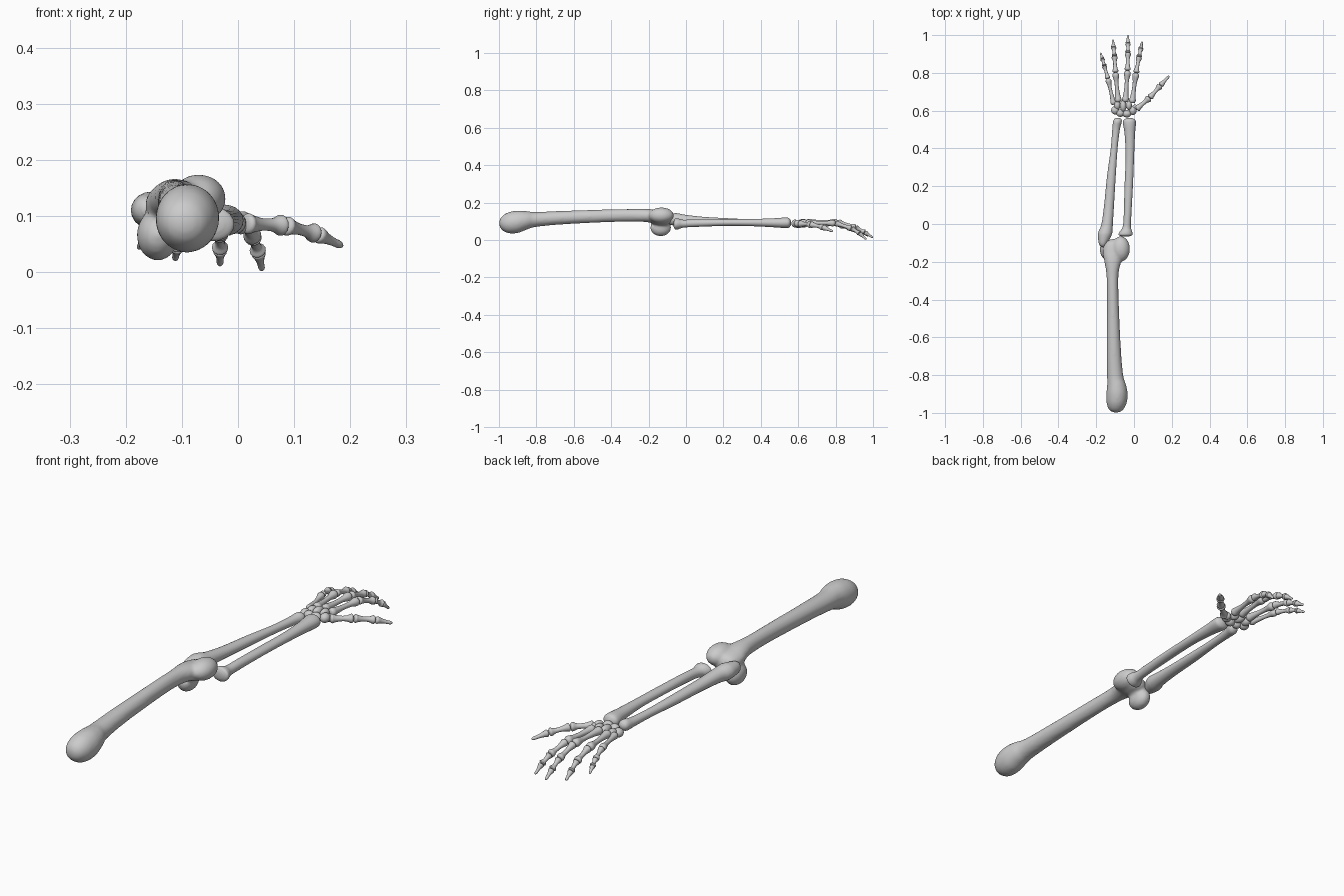
import bpy, bmesh, math
from mathutils import Vector, Matrix


def spline(a, b, c, d, t):
    return 0.5 * (2*b + (c-a)*t + (2*a-5*b+4*c-d)*t*t + (3*b-a-3*c+d)*t**3)


def loft(bm, secs, matrix=Matrix(), sides=20, steps=4):
    """Skin smooth elliptical sections (x, y, z, rx, rz) along y."""
    rows, n = [], len(secs)
    for i in range(n - 1):
        q = [secs[max(i-1, 0)], secs[i], secs[i+1], secs[min(i+2, n-1)]]
        rows += [[spline(*v, k/steps) for v in zip(*q)] for k in range(steps)]
    rows.append(secs[-1])
    rings = []
    for x, y, z, rx, rz in rows:
        rings.append([bm.verts.new(matrix @ Vector((
            x + max(rx, .001)*math.cos(a), y, z + max(rz, .001)*math.sin(a))))
            for a in (2*math.pi*k/sides for k in range(sides))])
    for r, s in zip(rings, rings[1:]):
        for k in range(sides):
            j = (k+1) % sides
            bm.faces.new((r[k], s[k], s[j], r[j]))
    bm.faces.new(rings[0])
    bm.faces.new(rings[-1][::-1])


def ball(bm, loc, radii):
    m = Matrix.Translation(loc) @ Matrix.Diagonal((*radii, 1))
    bmesh.ops.create_uvsphere(bm, u_segments=20, v_segments=12, radius=1, matrix=m)


def finish(bm, name):
    bmesh.ops.recalc_face_normals(bm, faces=bm.faces)
    me = bpy.data.meshes.new(name)
    bm.to_mesh(me)
    bm.free()
    for p in me.polygons:
        p.use_smooth = True
    ob = bpy.data.objects.new(name, me)
    bpy.context.collection.objects.link(ob)
    return ob


def small_bone(name, p0, p1, profile, r):
    """Turn a (t, radius) profile between two joint points."""
    p0, p1 = Vector(p0), Vector(p1)
    d = p1 - p0
    m = Matrix.Translation(p0) @ d.to_track_quat('Y', 'Z').to_matrix().to_4x4()
    bm = bmesh.new()
    loft(bm, [(0, t*d.length, 0, k*r, k*r) for t, k in profile], m, 14, 3)
    finish(bm, name)


# Upper arm bone: shaft and head blended with two elbow condyles
bm = bmesh.new()
loft(bm, [(-.095, -.998, .09, .012, .012), (-.095, -.985, .09, .036, .036),
          (-.092, -.95, .092, .053, .056), (-.09, -.9, .097, .057, .060),
          (-.092, -.85, .105, .050, .049), (-.1, -.8, .11, .043, .040),
          (-.107, -.65, .12, .037, .036), (-.112, -.4, .13, .031, .034),
          (-.114, -.27, .132, .032, .034), (-.112, -.2, .13, .045, .036),
          (-.108, -.15, .12, .058, .040), (-.105, -.1, .115, .050, .034),
          (-.1, -.08, .11, .02, .015)])
ball(bm, (-.07, -.132, .131), (.049, .068, .043))
ball(bm, (-.143, -.135, .066), (.038, .056, .046))
humerus = finish(bm, "upper_arm_bone")
mod = humerus.modifiers.new("blend", 'REMESH')
mod.mode = 'VOXEL'
mod.voxel_size = .007
mod.use_smooth_shade = True
mod = humerus.modifiers.new("soften", 'SMOOTH')
mod.factor = .5
mod.iterations = 6

# Forearm bones
bm = bmesh.new()
loft(bm, [(-.163, -.122, .112, .007, .008), (-.164, -.106, .111, .021, .024),
          (-.155, -.06, .11, .036, .033), (-.15, -.035, .108, .036, .033),
          (-.142, 0, .105, .030, .029), (-.132, .1, .1, .026, .023),
          (-.12, .25, .095, .023, .020), (-.105, .4, .09, .018, .017),
          (-.095, .5, .088, .020, .019), (-.088, .54, .088, .023, .024),
          (-.086, .556, .088, .018, .016), (-.086, .562, .088, .005, .005)])
finish(bm, "outer_forearm_bone")
bm = bmesh.new()
loft(bm, [(-.045, -.066, .085, .018, .014), (-.045, -.058, .085, .037, .029),
          (-.043, -.042, .086, .034, .029), (-.038, -.015, .087, .022, .021),
          (-.034, .05, .09, .020, .020), (-.028, .2, .093, .022, .018),
          (-.022, .35, .093, .022, .019), (-.022, .47, .092, .027, .024),
          (-.024, .53, .092, .034, .028), (-.024, .552, .092, .030, .024),
          (-.024, .562, .092, .010, .008)])
finish(bm, "inner_forearm_bone")

# Wrist bones: near row then far row
wrist = [((-.100, .602, .082), (.021, .022, .019)), ((-.072, .587, .086), (.022, .020, .020)),
         ((-.038, .584, .088), (.024, .020, .021)), ((-.006, .600, .088), (.020, .023, .020)),
         ((-.089, .630, .086), (.018, .026, .019)), ((-.057, .626, .092), (.017, .032, .020)),
         ((-.027, .628, .092), (.016, .024, .019)), ((.005, .617, .084), (.015, .016, .017))]
for i, (loc, radii) in enumerate(wrist):
    bm = bmesh.new()
    ball(bm, loc, radii)
    finish(bm, f"wrist_bone_{i+1}")

# Hand and finger bones, listed by joint position
shaft = [(0, .3), (.02, .8), (.09, 1.05), (.2, .85), (.45, .62), (.7, .66),
         (.86, 1), (.93, 1.02), (.98, .7), (1, .25)]
tip = [(0, .3), (.04, .85), (.14, 1), (.35, .7), (.65, .5), (.85, .48), (.96, .3), (1, .1)]
fingers = {
    "thumb": [(.012, .608, .086), (.083, .668, .083), (.140, .733, .068), (.186, .784, .046)],
    "index": [(-.010, .640, .092), (.011, .800, .090), (.027, .885, .062),
              (.036, .928, .036), (.043, .964, .003)],
    "middle": [(-.046, .645, .096), (-.034, .812, .096), (-.032, .907, .068),
               (-.032, .956, .041), (-.032, 1.0, .012)],
    "ring": [(-.083, .645, .092), (-.098, .802, .092), (-.103, .889, .069),
             (-.108, .935, .046), (-.112, .976, .022)],
    "little": [(-.107, .632, .086), (-.138, .770, .088), (-.157, .838, .074),
               (-.167, .873, .060), (-.177, .907, .042)],
}
for name, pts in fingers.items():
    size = {"thumb": .018, "little": .0145}.get(name, .017)
    for i in range(len(pts) - 1):
        last = i == len(pts) - 2
        small_bone(f"{name}_bone_{i+1}", pts[i], pts[i+1], tip if last else shaft,
                   size * (1 - .09*i))
